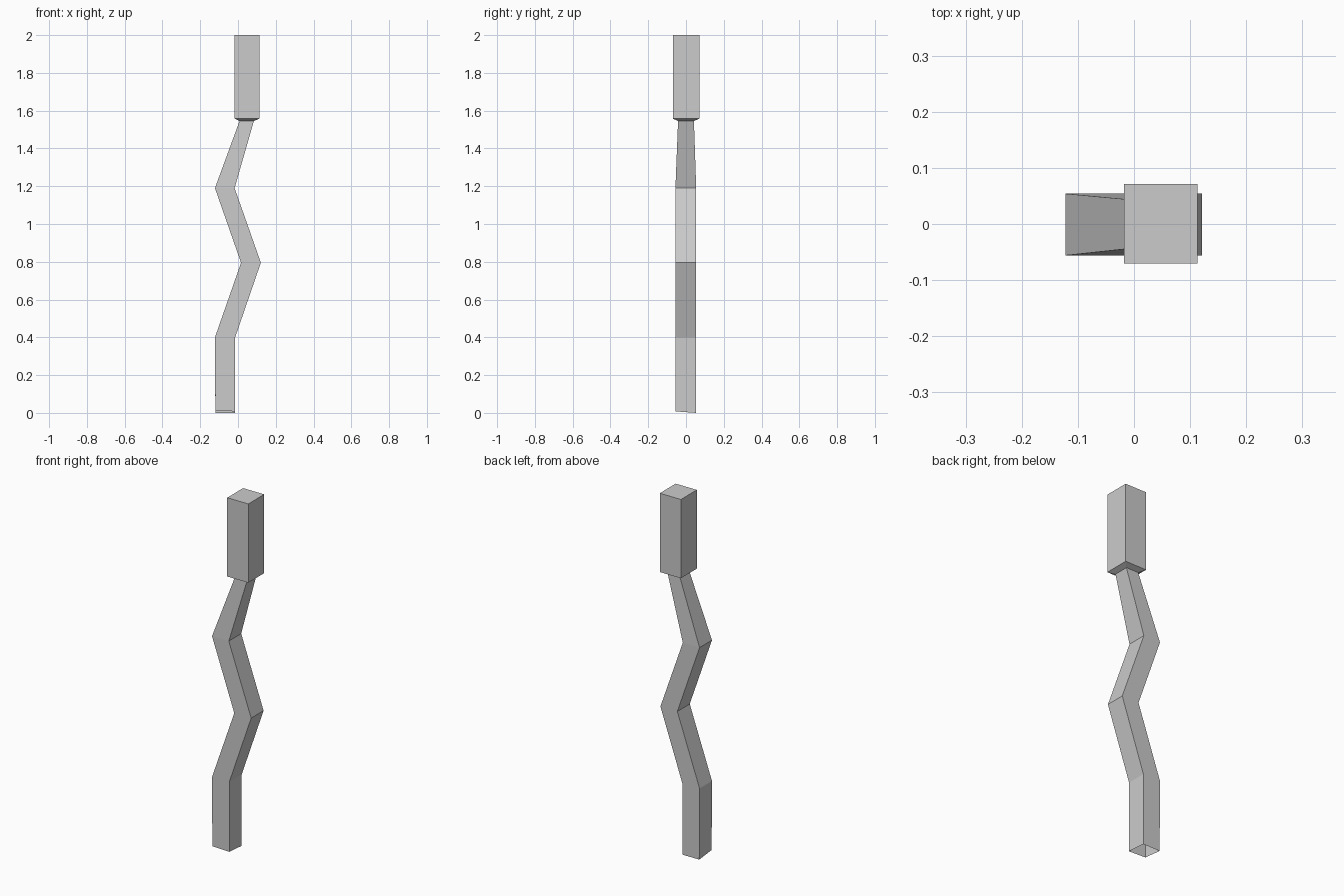
import bpy, bmesh

if "Cube" in bpy.data.objects:
    bpy.data.objects.remove(bpy.data.objects["Cube"])

# Cross-section rings from foot to top: x min, x max, y min, y max, z
rings = [
    (-0.12, -0.015, -0.056, 0.054, 0.0),
    (-0.122, -0.015, -0.056, 0.054, 0.40),
    (0.016, 0.121, -0.056, 0.054, 0.795),
    (-0.122, -0.018, -0.056, 0.054, 1.19),
    (0.008, 0.084, -0.042, 0.042, 1.545),   # narrow neck
    (-0.018, 0.113, -0.070, 0.071, 1.558),  # flare under the grip
    (-0.018, 0.113, -0.070, 0.071, 2.0),
]

# Zigzag shaft and square grip, one continuous skin
bm = bmesh.new()
loops = []
for x0, x1, y0, y1, z in rings:
    loops.append([bm.verts.new((x, y, z))
                  for x, y in ((x0, y0), (x1, y0), (x1, y1), (x0, y1))])
for low, high in zip(loops, loops[1:]):
    for i in range(4):
        j = (i + 1) % 4
        bm.faces.new((low[i], low[j], high[j], high[i]))
bm.faces.new(loops[-1])

# Foot is open and its front-left corner sits slightly higher
loops[0][0].co.z = 0.012
loops[0][1].co.z = 0.008

mesh = bpy.data.meshes.new("zigzag_rod")
bm.to_mesh(mesh)
bm.free()
rod = bpy.data.objects.new("zigzag_rod", mesh)
bpy.context.collection.objects.link(rod)
